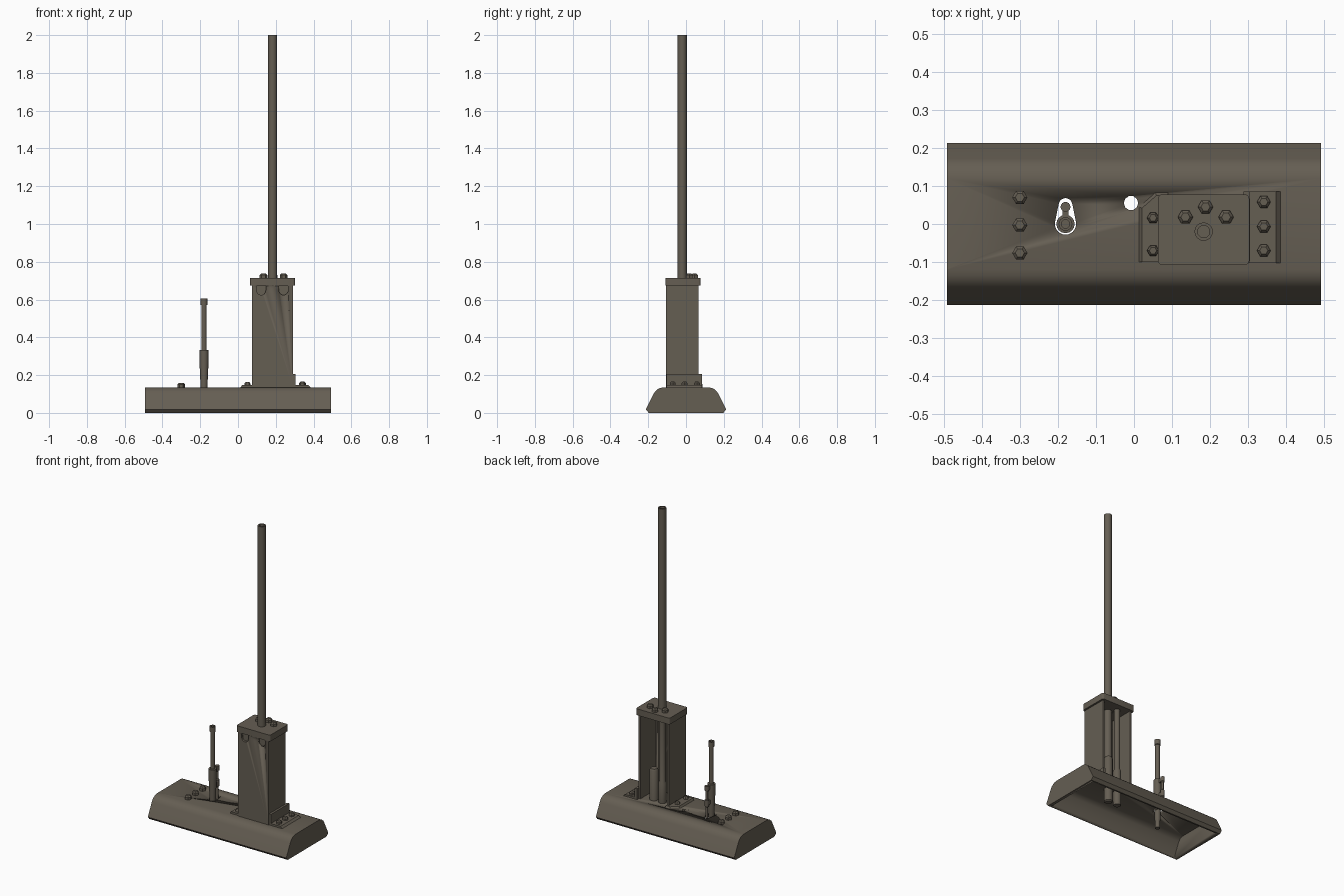
import bpy, bmesh, math
from mathutils import Matrix

cube = bpy.data.objects.get("Cube")
if cube:
    bpy.data.objects.remove(cube, do_unlink=True)

paint = bpy.data.materials.new("weathered_olive_metal")
paint.use_nodes = True
COLOUR = (0.13, 0.112, 0.086, 1)
paint.diffuse_color = COLOUR
paint.node_tree.nodes["Principled BSDF"].inputs["Base Color"].default_value = COLOUR


def finish(name, bm, smooth=True):
    bmesh.ops.recalc_face_normals(bm, faces=bm.faces)
    mesh = bpy.data.meshes.new(name)
    bm.to_mesh(mesh)
    bm.free()
    mesh.materials.append(paint)
    ob = bpy.data.objects.new(name, mesh)
    bpy.context.collection.objects.link(ob)
    if smooth:
        activate(ob)
        bpy.ops.object.shade_smooth_by_angle(angle=math.radians(35))
    return ob


def activate(ob):
    bpy.ops.object.select_all(action="DESELECT")
    ob.select_set(True)
    bpy.context.view_layer.objects.active = ob


def prism(name, outline, lo, hi, axis="z"):
    """Extrude a 2D outline: xy along z, yz along x, or xz along y."""
    place = {"z": lambda a, b, t: (a, b, t), "x": lambda a, b, t: (t, a, b),
             "y": lambda a, b, t: (a, t, b)}[axis]
    bm = bmesh.new()
    ends = [[bm.verts.new(place(a, b, t)) for a, b in outline] for t in (lo, hi)]
    for ring in ends:
        bm.faces.new(ring)
    n = len(outline)
    for i in range(n):
        j = (i + 1) % n
        bm.faces.new((ends[0][i], ends[0][j], ends[1][j], ends[1][i]))
    return finish(name, bm)


def box(name, x, y, z):
    return prism(name, [(x[0], y[0]), (x[1], y[0]), (x[1], y[1]), (x[0], y[1])], *z)


def arc(cx, cy, r, start, end, n):
    steps = [math.radians(start + (end - start) * i / n) for i in range(n + 1)]
    return [(cx + r * math.cos(a), cy + r * math.sin(a)) for a in steps]


def turned(name, x, y, profile, sides=16):
    """Lathe a list of (radius, height) pairs about a vertical axis."""
    bm = bmesh.new()
    rings = []
    for r, z in profile:
        pts = arc(x, y, r, 0, 360 - 360 / sides, sides - 1)
        rings.append([bm.verts.new((a, b, z)) for a, b in pts])
    for low, high in zip(rings, rings[1:]):
        for i in range(sides):
            j = (i + 1) % sides
            bm.faces.new((low[i], low[j], high[j], high[i]))
    bm.faces.new(rings[0])
    bm.faces.new(rings[-1])
    return finish(name, bm)


def cut(target, cutter):
    cutter.hide_render = True
    mod = target.modifiers.new("cut", "BOOLEAN")
    mod.operation, mod.solver, mod.object = "DIFFERENCE", "EXACT", cutter
    activate(target)
    bpy.ops.object.modifier_apply(modifier="cut")
    bpy.data.objects.remove(cutter, do_unlink=True)


def bolts(name, spots, z, r=0.018, h=0.016):
    for i, (x, y) in enumerate(spots):
        turned(f"{name}_{i + 1}", x, y, [(r, z - 0.003), (r, z + h), (r * 0.6, z + h + 0.008)], 6)


# Hollow base with rounded shoulders, open underneath
half = [(0.197, 0), (0.213, 0.018), (0.172, 0.1), (0.163, 0.114),
        (0.15, 0.125), (0.136, 0.132), (0.12, 0.135)]
inner = [(0.185, -0.01), (0.19, 0.018), (0.155, 0.095), (0.142, 0.11), (0.12, 0.118)]
mirrored = lambda p: p + [(-y, z) for y, z in reversed(p)]
base = prism("base_shell", mirrored(half), -0.492, 0.492, "x")
cut(base, prism("cavity_cutter", mirrored(inner), -0.472, 0.472, "x"))
LEVER = -0.18
keyhole = arc(LEVER, 0, 0.028, 170, 370, 14) + arc(LEVER, 0.05, 0.018, 10, 170, 10)
cut(base, prism("keyhole_cutter", keyhole, 0.05, 0.2))
cut(base, prism("round_hole_cutter", arc(-0.008, 0.055, 0.019, 0, 324, 9), 0.05, 0.2))
bolts("base_bolt", [(-0.3, y) for y in (-0.076, -0.003, 0.07)], 0.135, 0.02)

# Channel column, open at the back
x0, x1, y0, y1, t = 0.075, 0.291, -0.105, 0.065, 0.012
channel = [(x0, y0), (x1, y0), (x1, y1), (x1 - t, y1), (x1 - t, y0 + t),
           (x0 + t, y0 + t), (x0 + t, y1), (x0, y1)]
column = prism("column_channel", channel, 0.133, 0.676)
for i, x in enumerate((0.123, 0.241)):
    slot = [(x + 0.024, 0.672), (x - 0.024, 0.672)] + arc(x, 0.648, 0.024, 180, 360, 8)
    cut(column, prism("slot_cutter", slot, y0 - 0.02, y0 + 0.03, "y"))
    box(f"slot_backing_{i + 1}", (x - 0.03, x + 0.03), (y0 + t, y0 + t + 0.008), (0.615, 0.676))

# Column cap with rounded corners
cx0, cx1, cy0, cy1, cr = 0.063, 0.303, -0.108, 0.078, 0.012
cap = (arc(cx1 - cr, cy1 - cr, cr, 0, 90, 4) + arc(cx0 + cr, cy1 - cr, cr, 90, 180, 4)
       + arc(cx0 + cr, cy0 + cr, cr, 180, 270, 4) + arc(cx1 - cr, cy0 + cr, cr, 270, 360, 4))
prism("column_cap", cap, 0.674, 0.715)
bolts("cap_bolt", [(0.135, 0.018), (0.188, 0.045), (0.242, 0.018)], 0.715, 0.02, 0.015)

# Mounting flanges with sloped outer edges
angle = [(0.288, 0.134), (0.386, 0.134), (0.373, 0.147), (0.305, 0.147),
         (0.305, 0.205), (0.288, 0.205)]
prism("angle_bracket", angle, -0.102, 0.085, "y")


def flange(inset):
    return [(0.09, -0.1), (0.013 + inset, -0.1), (0.013 + inset, 0.045 - inset * 0.4),
            (0.056 + inset * 0.4, 0.083 - inset), (0.09, 0.083 - inset)]


bm = bmesh.new()
low = [bm.verts.new((x, y, 0.134)) for x, y in flange(0)]
top = [bm.verts.new((x, y, 0.147)) for x, y in flange(0.008)]
bm.faces.new(low)
bm.faces.new(top)
for i in range(5):
    j = (i + 1) % 5
    bm.faces.new((low[i], low[j], top[j], top[i]))
finish("chamfered_flange", bm, False)
bolts("flange_bolt", [(0.05, 0.016), (0.05, -0.07)], 0.147, 0.016, 0.008)
bolts("bracket_bolt", [(0.341, y) for y in (-0.07, -0.007, 0.058)], 0.147, 0.018, 0.01)

# Tall pole with a hollow end, and a collar on the cap
pole = turned("tall_pole", 0.183, -0.02, [(0.024, 0.14), (0.024, 2.0)], 20)
cut(pole, turned("bore_cutter", 0.183, -0.02, [(0.016, 1.93), (0.016, 2.1)], 20))

# Rods standing inside the column and passing through the base
turned("long_rod", 0.15, 0.025, [(0.021, 0.03), (0.024, 0.035), (0.024, 0.26),
                                 (0.018, 0.275), (0.018, 0.676)])
turned("short_cylinder", 0.213, 0.02, [(0.02, 0.03), (0.026, 0.036), (0.026, 0.325), (0.02, 0.335)])

# Hand lever with tapered sleeve and grip
turned("lever", LEVER, 0, [(0.015, 0.01), (0.015, 0.06), (0.018, 0.065), (0.018, 0.135),
                           (0.024, 0.27), (0.024, 0.333), (0.014, 0.334), (0.014, 0.57),
                           (0.018, 0.572), (0.018, 0.605), (0.011, 0.605), (0.011, 0.595)])

# Latch beside the lever
turned("latch_rod", LEVER, 0.045, [(0.008, 0.12), (0.008, 0.2), (0.013, 0.205), (0.013, 0.245),
                                   (0.008, 0.25), (0.008, 0.3), (0.013, 0.305), (0.013, 0.335)])
for i, z in enumerate((0.21, 0.305)):
    box(f"latch_link_{i + 1}", (LEVER - 0.008, LEVER + 0.008), (0.01, 0.045), (z, z + 0.025))
